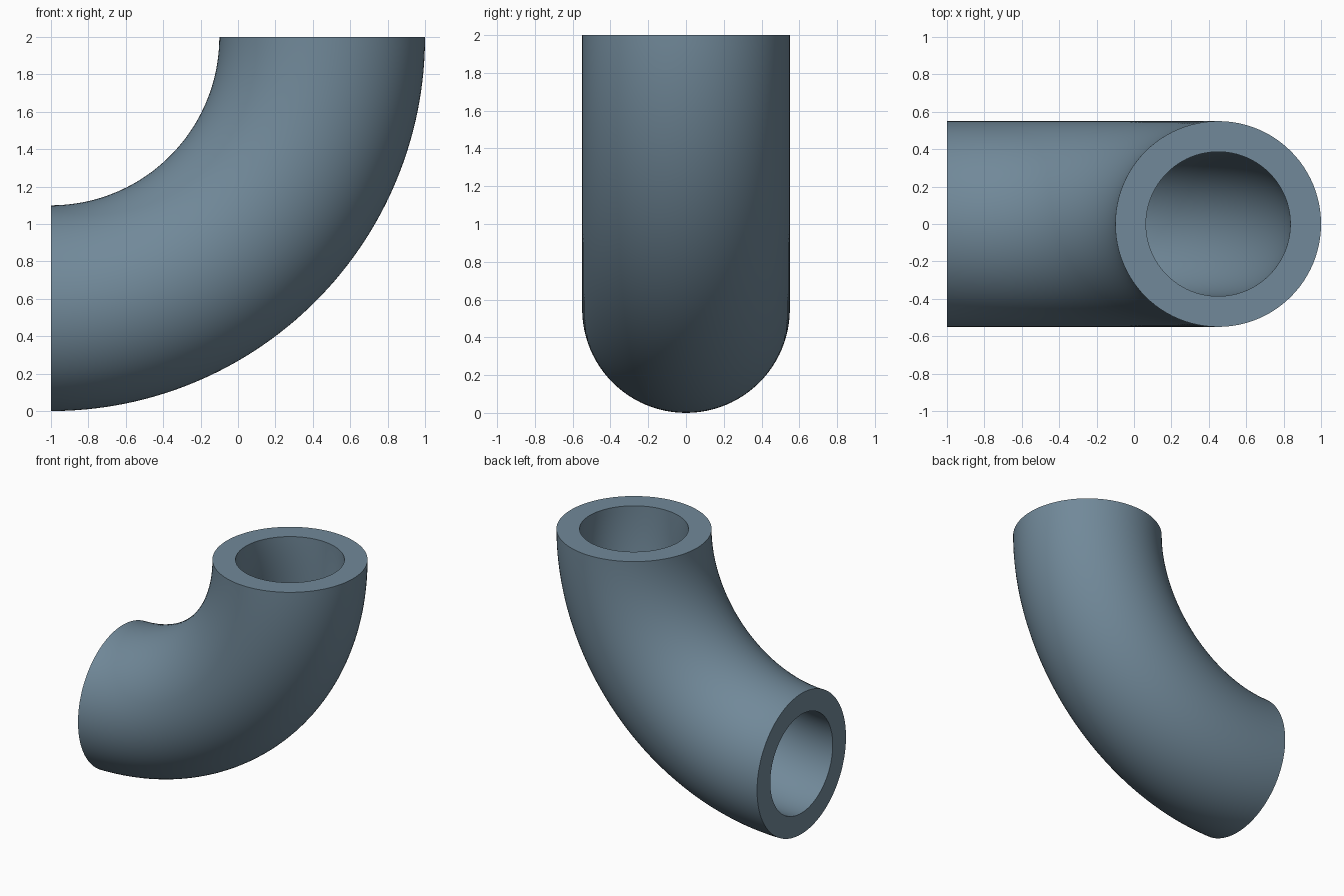
import bpy, bmesh
from math import cos, sin, pi, radians

if "Cube" in bpy.data.objects:
    bpy.data.objects.remove(bpy.data.objects["Cube"])

BEND_X, BEND_Z, BEND_R = -1.0, 2.0, 1.45   # bend centre and centreline radius
OUTER_R, BORE_R = 0.55, 0.386
SIDES, STEPS = 96, 64

bm = bmesh.new()


def ring(radius, angle):
    """Circle of vertices across the pipe at a bend angle."""
    verts = []
    for i in range(SIDES):
        t = 2 * pi * i / SIDES
        d = BEND_R + radius * cos(t)
        verts.append(bm.verts.new((BEND_X + d * sin(angle), radius * sin(t),
                                   BEND_Z - d * cos(angle))))
    return verts


def bridge(a, b):
    for i in range(SIDES):
        j = (i + 1) % SIDES
        bm.faces.new((a[i], a[j], b[j], b[i]))


# Outer wall and bore, swept through a quarter turn
angles = [pi / 2 * s / STEPS for s in range(STEPS + 1)]
outer = [ring(OUTER_R, a) for a in angles]
bore = [ring(BORE_R, a) for a in angles]
for wall in (outer, bore):
    for a, b in zip(wall, wall[1:]):
        bridge(a, b)

# Flat annular ends
for end in (0, -1):
    bridge(outer[end], bore[end])

bmesh.ops.recalc_face_normals(bm, faces=bm.faces)
mesh = bpy.data.meshes.new("pipe_elbow")
bm.to_mesh(mesh)
bm.free()
elbow = bpy.data.objects.new("pipe_elbow", mesh)
bpy.context.collection.objects.link(elbow)

# Blue-grey colour
paint = bpy.data.materials.new("blue_grey")
paint.diffuse_color = (0.165, 0.25, 0.32, 1)
paint.use_nodes = True
paint.node_tree.nodes["Principled BSDF"].inputs["Base Color"].default_value = paint.diffuse_color
mesh.materials.append(paint)

# Smooth walls with crisp end rims
bpy.context.view_layer.objects.active = elbow
elbow.select_set(True)
bpy.ops.object.shade_smooth_by_angle(angle=radians(30))
